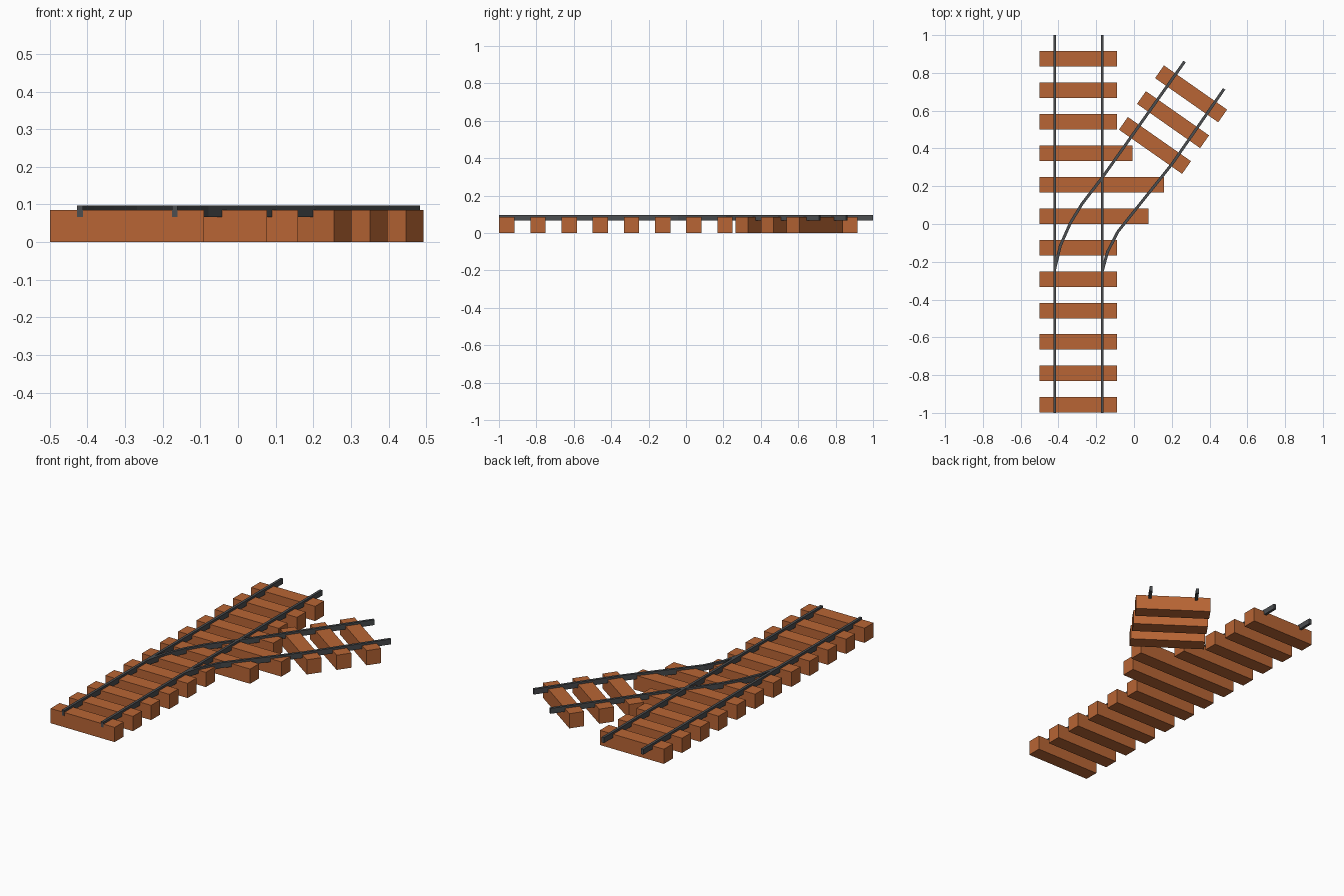
import bpy, bmesh, math
from mathutils import Vector, Matrix

if "Cube" in bpy.data.objects:
    bpy.data.objects.remove(bpy.data.objects["Cube"])


def material(name, rgb):
    m = bpy.data.materials.new(name)
    m.diffuse_color = (*rgb, 1)
    m.use_nodes = True
    m.node_tree.nodes["Principled BSDF"].inputs["Base Color"].default_value = m.diffuse_color
    return m


wood = material("wood", (0.48, 0.13, 0.035))
steel = material("steel", (0.07, 0.075, 0.08))


def finish(name, bm, mat):
    bmesh.ops.recalc_face_normals(bm, faces=bm.faces)
    me = bpy.data.meshes.new(name)
    bm.to_mesh(me)
    bm.free()
    me.materials.append(mat)
    bpy.context.collection.objects.link(bpy.data.objects.new(name, me))


def sleeper(name, cx, cy, length, angle=0.0):
    bm = bmesh.new()
    bmesh.ops.create_cube(bm, size=1, matrix=Matrix.Translation((cx, cy, 0.0425))
                          @ Matrix.Rotation(angle, 4, 'Z')
                          @ Matrix.Diagonal((length, 0.082, 0.085, 1)))
    finish(name, bm, wood)


def rail(name, path, width=0.015, z0=0.066, z1=0.097):
    """Sweep a rectangular section along a flat path with mitred joints."""
    pts = [Vector(p) for p in path]
    dirs = [(b - a).normalized() for a, b in zip(pts, pts[1:])]
    bm = bmesh.new()
    rings = []
    for i, p in enumerate(pts):
        d0, d1 = dirs[max(i - 1, 0)], dirs[min(i, len(dirs) - 1)]
        t = (d0 + d1).normalized()
        n = Vector((t.y, -t.x)) * (width / 2 / t.dot(d0))
        a, b = p - n, p + n
        rings.append([bm.verts.new((q.x, q.y, z))
                      for q, z in ((a, z0), (b, z0), (b, z1), (a, z1))])
    for r, s in zip(rings, rings[1:]):
        for k in range(4):
            j = (k + 1) % 4
            bm.faces.new((r[k], r[j], s[j], s[k]))
    bm.faces.new(rings[0])
    bm.faces.new(rings[-1])
    finish(name, bm, steel)


# main line sleepers, three of them lengthened under the junction
right_end = {6: 0.077, 7: 0.16, 8: -0.008}
for i in range(12):
    x1 = right_end.get(i, -0.09)
    sleeper(f"main_sleeper_{i + 1}", (x1 - 0.5) / 2, -0.958 + i / 6, x1 + 0.5)

# branch sleepers
for i in range(3):
    sleeper(f"branch_sleeper_{i + 1}", 0.111 + 0.0956 * i, 0.416 + 0.1365 * i,
            0.408, math.radians(-35))

# main line rails
rail("main_rail_left", [(-0.42, -1), (-0.42, 1)])
rail("main_rail_right", [(-0.168, -1), (-0.168, 1)])

# branch rails
rail("branch_rail_left", [(-0.42, -0.24), (-0.39, -0.115), (-0.337, 0.005),
                          (-0.275, 0.107), (-0.165, 0.25), (0.268, 0.86)])
rail("branch_rail_right", [(-0.168, -0.25), (-0.14, -0.147), (-0.085, -0.04),
                           (-0.005, 0.06), (0.2, 0.316), (0.477, 0.715)])
